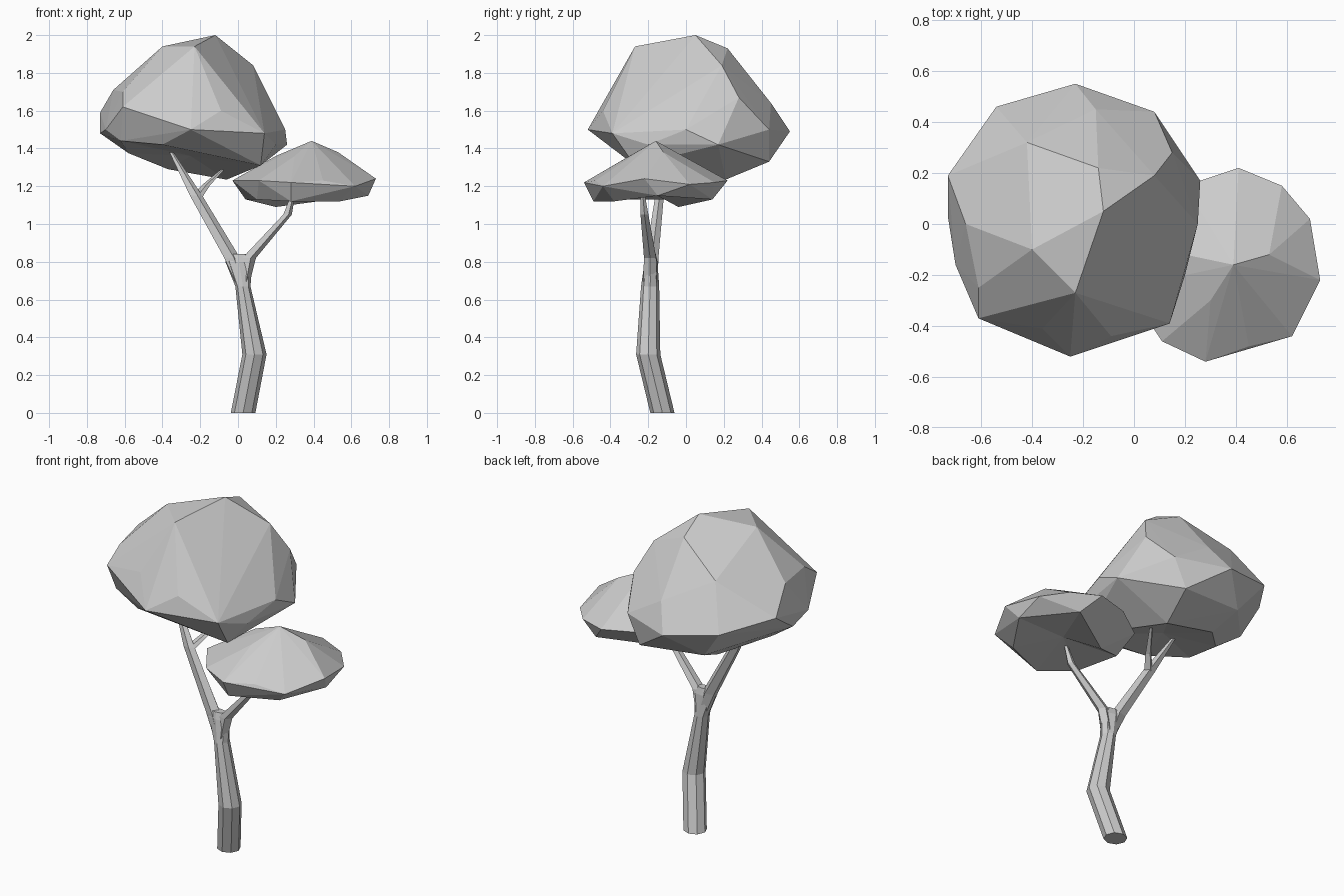
import bpy, bmesh, math
from mathutils import Vector


def finish(bm, name):
    bmesh.ops.recalc_face_normals(bm, faces=bm.faces[:])
    mesh = bpy.data.meshes.new(name)
    bm.to_mesh(mesh)
    bm.free()
    obj = bpy.data.objects.new(name, mesh)
    bpy.context.collection.objects.link(obj)
    return obj


def limb(name, path, sides):
    """Skin level rings; each path entry is x, y, z, x radius, y radius."""
    bm = bmesh.new()
    rings = []
    for x, y, z, rx, ry in path:
        rings.append([bm.verts.new((x + rx * math.cos(2 * math.pi * i / sides),
                                    y + ry * math.sin(2 * math.pi * i / sides), z))
                      for i in range(sides)])
    for a, b in zip(rings, rings[1:]):
        for i in range(sides):
            j = (i + 1) % sides
            bm.faces.new((a[i], a[j], b[j], b[i]))
    bm.faces.new(rings[0])
    bm.faces.new(rings[-1])
    return finish(bm, name)


def foliage(name, points, hollow):
    """Faceted clump: hull of corner points, underside pulled up to a hollow point."""
    bm = bmesh.new()
    for p in points:
        bm.verts.new(Vector(p))
    bmesh.ops.convex_hull(bm, input=bm.verts[:])
    bmesh.ops.delete(bm, geom=[v for v in bm.verts if not v.link_faces], context='VERTS')
    bmesh.ops.recalc_face_normals(bm, faces=bm.faces[:])
    bm.normal_update()
    under = [f for f in bm.faces
             if f.normal.z < -0.9 and f.calc_center_median().y < 0.2]
    bmesh.ops.delete(bm, geom=under, context='FACES')
    rim = [e for e in bm.edges if e.is_boundary]
    centre = bm.verts.new(hollow)
    for e in rim:
        bm.faces.new((e.verts[0], e.verts[1], centre))
    return finish(bm, name)


# Bent trunk and branches
limb("trunk", [(0.027, -0.125, 0, 0.065, 0.064), (0.087, -0.2, 0.31, 0.064, 0.064),
               (0.026, -0.19, 0.67, 0.04, 0.048), (0.005, -0.185, 0.8, 0.072, 0.034),
               (0.0, -0.185, 0.84, 0.05, 0.025)], 8)
limb("left_branch", [(0.02, -0.19, 0.67, 0.03, 0.04), (-0.035, -0.18, 0.82, 0.046, 0.036),
                     (-0.225, -0.14, 1.15, 0.036, 0.024), (-0.37, -0.08, 1.41, 0.009, 0.009)], 5)
limb("right_branch", [(0.03, -0.19, 0.67, 0.027, 0.04), (0.055, -0.19, 0.82, 0.04, 0.034),
                      (0.26, -0.22, 1.05, 0.025, 0.022), (0.295, -0.23, 1.17, 0.01, 0.01)], 5)
limb("twig", [(-0.22, -0.14, 1.14, 0.03, 0.02), (-0.17, -0.08, 1.205, 0.022, 0.014),
              (-0.08, 0.05, 1.29, 0.01, 0.008)], 4)

# Large upper clump: crown, widest band, underside
foliage("large_foliage", [
    (-0.12, 0.05, 2.0), (-0.4, -0.1, 1.94), (-0.23, -0.27, 1.94), (-0.14, 0.22, 1.93),
    (0.08, 0.19, 1.84), (-0.42, 0.32, 1.78), (-0.66, 0.0, 1.71), (-0.61, -0.25, 1.7),
    (-0.36, -0.41, 1.66), (-0.09, -0.44, 1.6), (-0.54, 0.46, 1.54), (0.08, 0.44, 1.5),
    (0.15, 0.28, 1.67), (-0.15, 0.45, 1.64), (-0.73, 0.19, 1.59), (-0.73, 0.03, 1.48),
    (-0.7, -0.16, 1.5), (-0.61, -0.37, 1.62), (-0.25, -0.52, 1.5), (0.14, -0.39, 1.48),
    (-0.23, 0.55, 1.49), (0.25, 0.0, 1.5), (0.26, 0.17, 1.42), (0.2, -0.2, 1.42),
    (-0.62, -0.27, 1.44), (-0.4, -0.38, 1.42), (0.12, -0.27, 1.31), (-0.58, 0.0, 1.375),
    (-0.37, 0.22, 1.29), (-0.06, 0.21, 1.235), (0.0, 0.44, 1.33), (-0.4, 0.4, 1.36)],
    (-0.25, -0.05, 1.36))

# Small lower clump
foliage("small_foliage", [
    (0.39, -0.16, 1.44), (0.3, -0.3, 1.36), (0.2, -0.12, 1.36), (0.53, -0.12, 1.38),
    (0.41, 0.22, 1.23), (0.58, 0.15, 1.22), (0.69, 0.02, 1.21), (0.73, -0.22, 1.24),
    (0.62, -0.44, 1.2), (0.45, -0.48, 1.23), (0.28, -0.54, 1.22), (0.11, -0.46, 1.23),
    (-0.03, -0.25, 1.23), (0.02, 0.03, 1.22), (0.2, 0.15, 1.24), (0.04, -0.1, 1.13),
    (0.1, -0.36, 1.13), (0.2, -0.04, 1.09), (0.28, -0.49, 1.12), (0.54, -0.38, 1.12),
    (0.69, -0.15, 1.15), (0.5, 0.14, 1.13)], (0.36, -0.17, 1.16))
